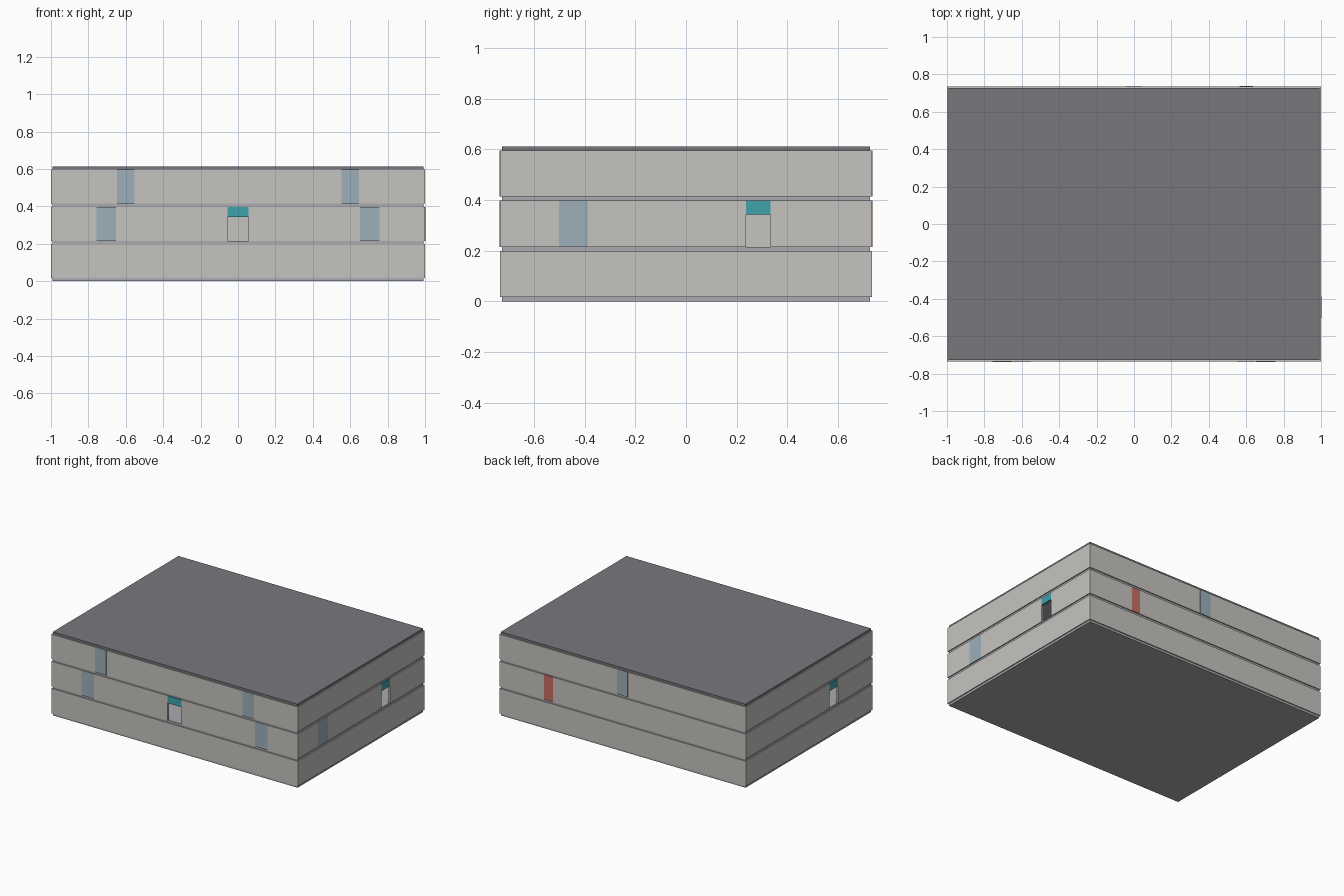
import bpy

if "Cube" in bpy.data.objects:
    bpy.data.objects.remove(bpy.data.objects["Cube"])

HX, HY = 1.0, 0.735        # outer half sizes of the walls
T = 0.0146                 # wall thickness
STOREY, SLAB = 0.1987, 0.0165
LINTEL_Z = 0.343           # top of the door openings


def material(name, rgb):
    m = bpy.data.materials.new(name)
    m.diffuse_color = (*rgb, 1)
    m.use_nodes = True
    m.node_tree.nodes["Principled BSDF"].inputs["Base Color"].default_value = m.diffuse_color
    return m


WALL = material("wall_grey", (0.56, 0.55, 0.52))
FLOOR = material("floor_grey", (0.41, 0.41, 0.44))
ROOF = material("roof_grey", (0.19, 0.185, 0.205))
TEAL = material("lintel_teal", (0.05, 0.36, 0.41))
GLASS = material("window_blue", (0.34, 0.43, 0.49))
RED = material("access_red", (0.58, 0.16, 0.13))


def box(name, x, y, z, mat):
    """Box from (min, max) ranges on each axis."""
    bpy.ops.mesh.primitive_cube_add(size=1)
    o = bpy.context.object
    o.name = name
    o.location = [(a + b) / 2 for a, b in (x, y, z)]
    o.scale = [b - a for a, b in (x, y, z)]
    bpy.ops.object.transform_apply(location=True, scale=True)
    o.data.materials.append(mat)
    return o


def on_side(name, side, span, z, mat, extra=0.0):
    """Box lying in the thickness of one outer wall; extra thickens it."""
    half = HX if side in ("left", "right") else HY
    depth = (half - T - extra, half + extra)
    if side in ("front", "left"):
        depth = (-depth[1], -depth[0])
    if side in ("front", "back"):
        return box(name, span, depth, z, mat)
    return box(name, depth, span, z, mat)


# Door openings on the middle storey, by side
doors = {"front": (-0.056, 0.056), "right": (0.237, 0.333), "left": (-0.333, -0.237)}

# Floor slabs and roof, set back to the wall centre line
for i in range(4):
    z = i * STOREY
    box("roof" if i == 3 else f"floor_slab_{i + 1}",
        (-HX + T / 2, HX - T / 2), (-HY + T / 2, HY - T / 2),
        (z, z + SLAB), ROOF if i == 3 else FLOOR)

# Outer walls of each storey, split around the doors
for i in range(3):
    z = (i * STOREY + SLAB, (i + 1) * STOREY)
    for side in ("front", "back", "left", "right"):
        end = HX if side in ("front", "back") else HY - T
        if i == 1 and side in doors:
            a, b = doors[side]
            on_side(f"{side}_wall_2a", side, (-end, a), z, WALL)
            on_side(f"{side}_wall_2b", side, (b, end), z, WALL)
            on_side(f"{side}_door_lintel", side, (a, b), (LINTEL_Z, z[1]), TEAL)
        else:
            on_side(f"{side}_wall_{i + 1}", side, (-end, end), z, WALL)

# Window panels and the red access panel, standing just proud of the walls
windows = [
    ("front", 1, -0.704, 0.104, GLASS), ("front", 1, 0.704, 0.104, GLASS),
    ("front", 2, -0.6, 0.092, GLASS), ("front", 2, 0.6, 0.092, GLASS),
    ("back", 2, 0.0, 0.086, GLASS), ("back", 1, 0.6, 0.072, RED),
    ("right", 1, -0.445, 0.114, GLASS),
]
for n, (side, level, c, w, mat) in enumerate(windows, 1):
    z = (level * STOREY + SLAB, (level + 1) * STOREY)
    kind = "access_panel" if mat is RED else "window"
    on_side(f"{side}_{kind}_{n}", side, (c - w / 2, c + w / 2), z, mat, 0.0015)
